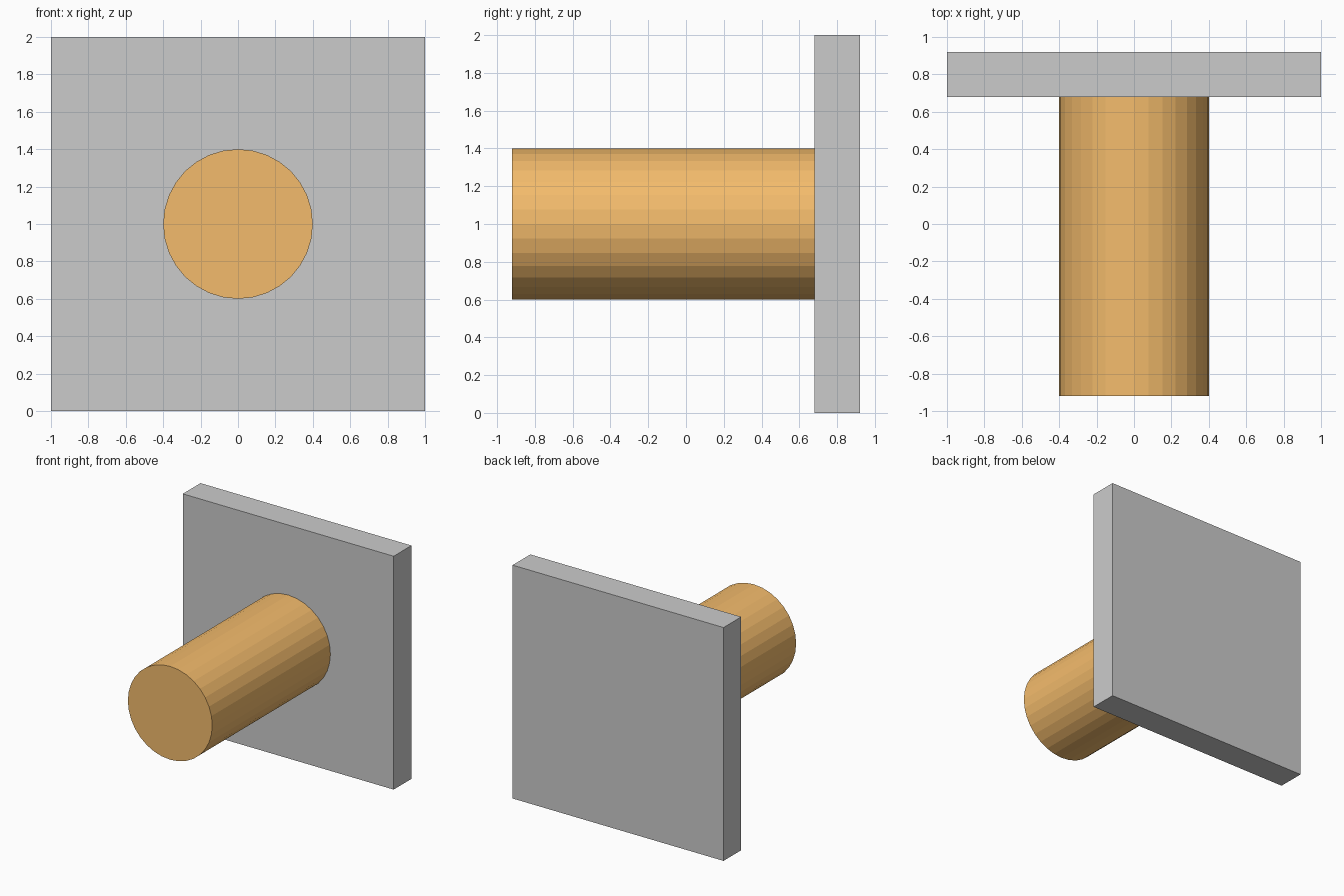
import bpy
import math

if "Cube" in bpy.data.objects:
    bpy.data.objects.remove(bpy.data.objects["Cube"])

# Square back plate
bpy.ops.mesh.primitive_cube_add(size=1, location=(0, 0.8, 1))
plate = bpy.context.object
plate.name = "back_plate"
plate.scale = (2, 0.24, 2)
bpy.ops.object.transform_apply(location=False, rotation=False, scale=True)

# Round peg standing out from the plate's front face
bpy.ops.mesh.primitive_cylinder_add(vertices=32, radius=0.4, depth=1.6,
                                    location=(0, -0.12, 1),
                                    rotation=(math.pi / 2, 0, 0))
peg = bpy.context.object
peg.name = "peg"

# Orange peg colour
orange = bpy.data.materials.new("orange")
orange.diffuse_color = (0.9, 0.5, 0.15, 1)
orange.use_nodes = True
orange.node_tree.nodes["Principled BSDF"].inputs["Base Color"].default_value = orange.diffuse_color
peg.data.materials.append(orange)
